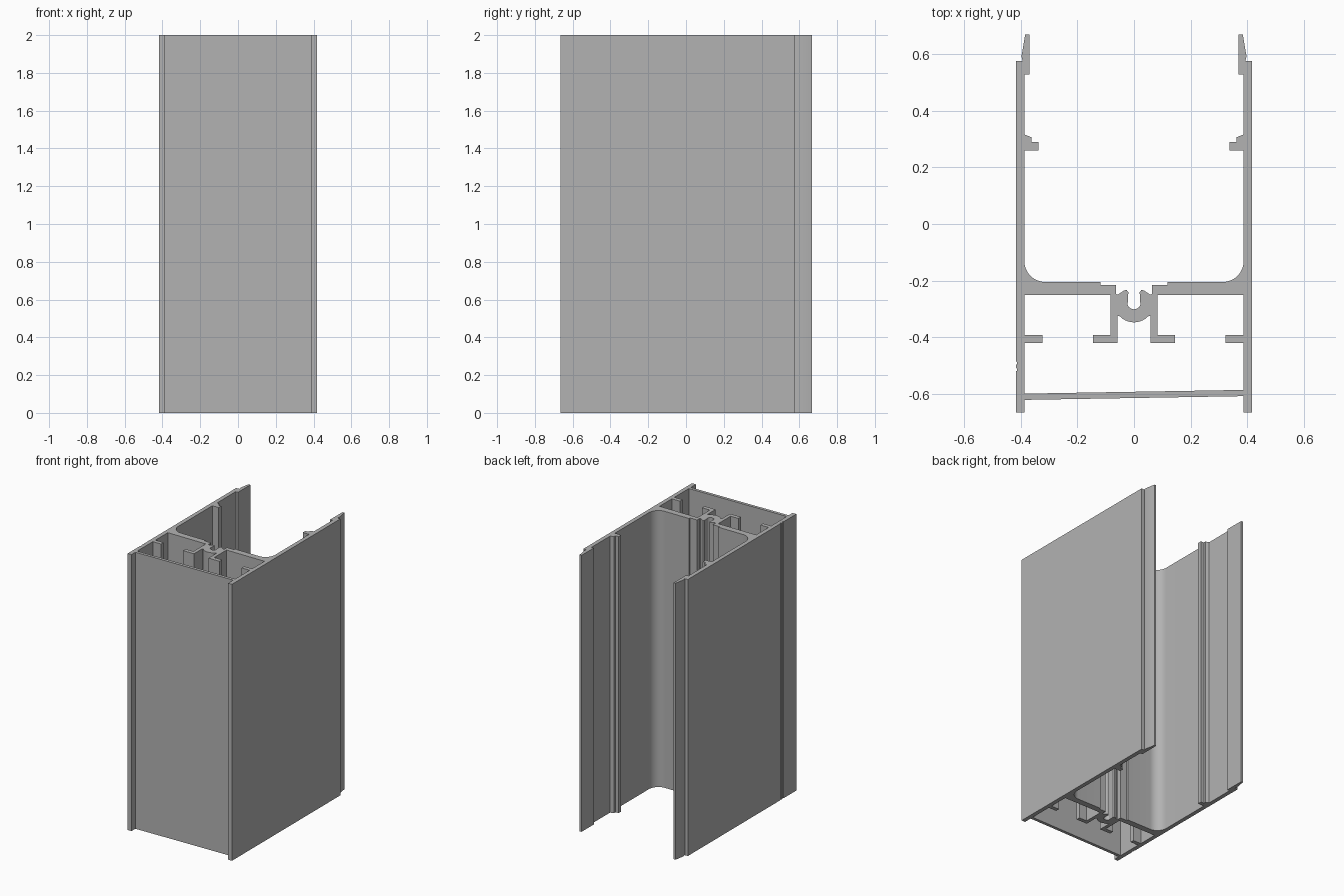
import bpy, bmesh
from math import sin, cos, radians
from mathutils import Vector

cube = bpy.data.objects.get("Cube")
if cube:
    bpy.data.objects.remove(cube, do_unlink=True)

HEIGHT = 2.0
OUT, INN = 0.417, 0.387      # outer and inner faces of the side walls
FRONT, BACK = -0.665, 0.668  # ends of the side walls
SLOPE = 0.017                # slight tilt of the front panel


def arc(cx, cy, r, start, end, steps):
    """Points on a circular arc, angles in degrees."""
    angles = [radians(start + (end - start) * i / steps) for i in range(steps + 1)]
    return [(cx + r * cos(a), cy + r * sin(a)) for a in angles]


def mirrored(half):
    """Close a right-hand half outline with its mirror image."""
    return half + [(-x, y) for x, y in reversed(half) if abs(x) > 1e-5]


def tilted(x, y):
    return (x, y + SLOPE * x)


# Screw channel and stepped edge of the cross web
channel = arc(0, -0.277, 0.024, -90, -20, 4) + [
    (0.021, -0.262), (0.02, -0.24), (0.026, -0.233), (0.034, -0.234),
    (0.058, -0.25), (0.064, -0.246), (0.064, -0.216), (0.118, -0.216), (0.118, -0.205)]

# Rounded inside corner where web meets side wall
corner = arc(INN - 0.075, -0.13, 0.075, -90, 0, 10)

# Inner retaining lip
lip = [(INN, 0.26), (0.337, 0.26), (0.337, 0.29), (0.362, 0.29),
       (0.362, 0.306), (INN, 0.316)]

# Tapered clip at the back end of the wall
clip = [(INN, 0.527), (0.369, 0.527), (0.369, BACK), (0.384, BACK),
        (0.397, 0.592), (0.393, 0.575), (OUT, 0.575)]

# Outer foot of the wall, down to the front panel
foot = [(OUT, FRONT), (INN, FRONT), tilted(INN, -0.614)]
right_side = channel + corner + lip + clip + foot
left_side = [(-x, y) for x, y in right_side[:-1]]

# Small double score groove on the outside of the left-hand wall
groove = []
for y in (-0.485, -0.508):
    groove += [(-OUT, y), (-OUT + 0.005, y - 0.003),
               (-OUT + 0.005, y - 0.009), (-OUT, y - 0.012)]
left_side = left_side[:-2] + groove + left_side[-2:] + [tilted(-INN, -0.614)]
outer = right_side + [p for p in reversed(left_side) if abs(p[0]) > 1e-5]

# Closed front chamber: boss, hanging hooked legs, wall stubs and panel
chamber_half = arc(0, -0.277, 0.07, -90, -42, 6) + [
    (0.058, -0.325), (0.058, -0.42), (0.145, -0.42), (0.145, -0.391),
    (0.083, -0.391), (0.083, -0.25), (INN, -0.25), (INN, -0.391),
    (0.323, -0.391), (0.323, -0.42), (INN, -0.42), (INN, -0.592)]
chamber = [tilted(x, y) if y < -0.55 else (x, y) for x, y in mirrored(chamber_half)]

# Fill the cross-section between both loops and extrude it upward
bm = bmesh.new()
edges = []
for loop in (outer, chamber):
    verts = [bm.verts.new((x, y, 0)) for x, y in loop]
    edges += [bm.edges.new((v, verts[i - 1])) for i, v in enumerate(verts)]
bmesh.ops.triangle_fill(bm, use_beauty=True, use_dissolve=False, edges=edges)
top = bmesh.ops.extrude_face_region(bm, geom=bm.faces[:], use_keep_orig=True)
bmesh.ops.translate(bm, vec=Vector((0, 0, HEIGHT)),
                    verts=[g for g in top["geom"] if isinstance(g, bmesh.types.BMVert)])
bmesh.ops.recalc_face_normals(bm, faces=bm.faces[:])

mesh = bpy.data.meshes.new("extruded_channel")
bm.to_mesh(mesh)
bm.free()
profile = bpy.data.objects.new("extruded_channel", mesh)
bpy.context.collection.objects.link(profile)

# Plain grey metal
grey = bpy.data.materials.new("plain_grey")
grey.use_nodes = True
colour = (0.45, 0.45, 0.45, 1)
grey.diffuse_color = colour
grey.node_tree.nodes["Principled BSDF"].inputs["Base Color"].default_value = colour
mesh.materials.append(grey)

# Smooth the curved corners, keep the rest sharp
bpy.context.view_layer.objects.active = profile
profile.select_set(True)
bpy.ops.object.shade_smooth_by_angle(angle=radians(25))
